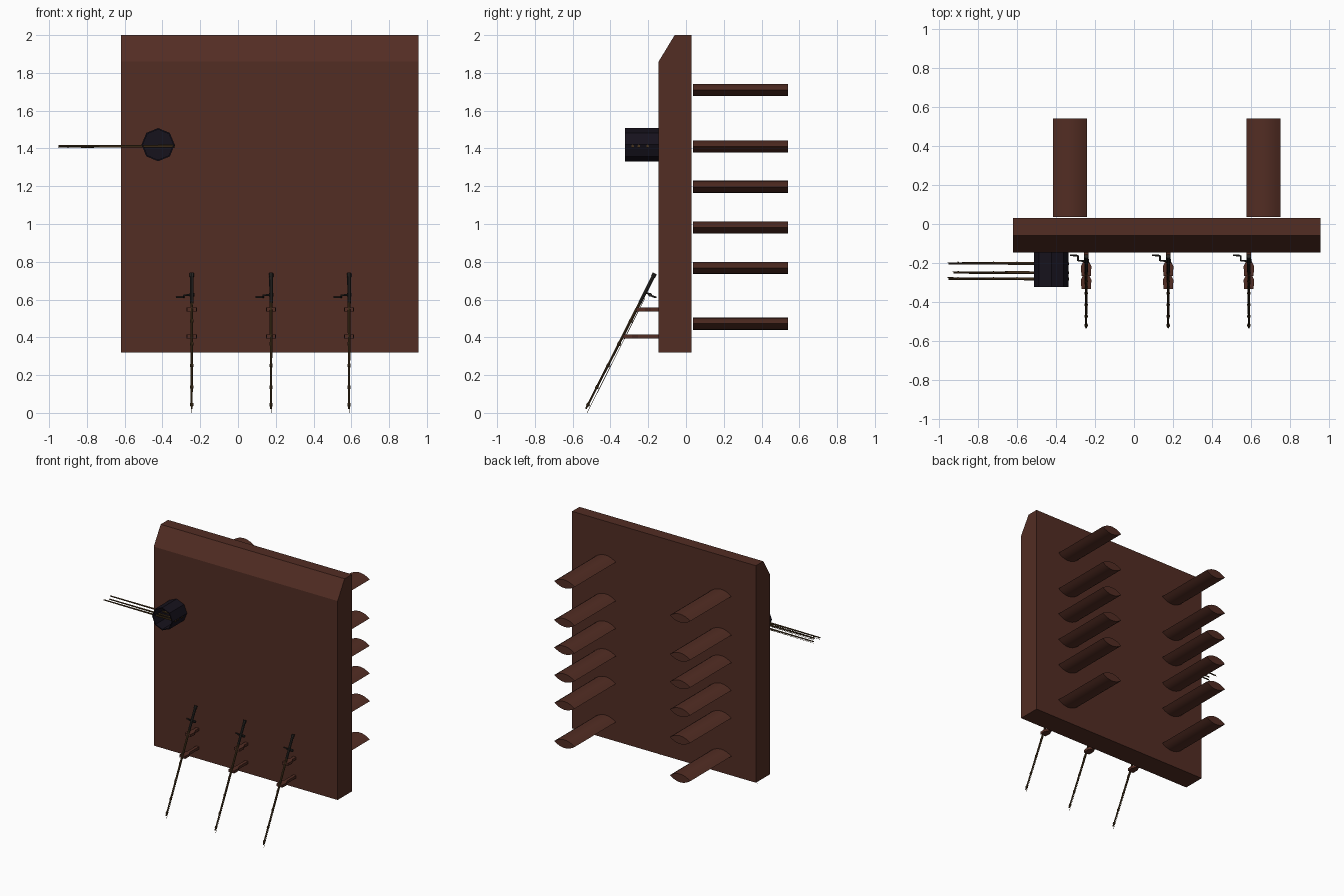
import bpy, bmesh, math
from mathutils import Vector

if "Cube" in bpy.data.objects:
    bpy.data.objects.remove(bpy.data.objects["Cube"])


def material(name, rgb):
    m = bpy.data.materials.new(name)
    m.diffuse_color = (*rgb, 1)
    m.use_nodes = True
    m.node_tree.nodes["Principled BSDF"].inputs["Base Color"].default_value = m.diffuse_color
    return m


WOOD = material("dark_wood", (0.085, 0.026, 0.017))
BLACK = material("black_metal", (0.008, 0.006, 0.012))
POLE = material("pole_wood", (0.065, 0.036, 0.013))
GRIP = material("grip", (0.022, 0.02, 0.018))


def make_object(name, bm, mat, smooth=False):
    bmesh.ops.recalc_face_normals(bm, faces=bm.faces)
    me = bpy.data.meshes.new(name)
    bm.to_mesh(me)
    bm.free()
    me.materials.append(mat)
    ob = bpy.data.objects.new(name, me)
    bpy.context.collection.objects.link(ob)
    if smooth:
        bpy.context.view_layer.objects.active = ob
        ob.select_set(True)
        bpy.ops.object.shade_smooth_by_angle(angle=math.radians(40))
        ob.select_set(False)
    return ob


def prism(name, pts, offset, mat, smooth=False):
    """Extrude a closed outline of 3D points along an offset."""
    bm = bmesh.new()
    face = bm.faces.new([bm.verts.new(p) for p in pts])
    new = bmesh.ops.extrude_face_region(bm, geom=[face])["geom"]
    bm.faces.ensure_lookup_table()
    bmesh.ops.translate(bm, vec=offset, verts=[v for v in new if isinstance(v, bmesh.types.BMVert)])
    if len([f for f in bm.faces if len(f.verts) == len(pts)]) < 2:
        bm.faces.new([v for v in bm.verts if v not in new])
    return make_object(name, bm, mat, smooth)


def rod(bm, a, b, r1, r2, sides=6):
    """Add a tapered rod between two points."""
    a, b = Vector(a), Vector(b)
    d = b - a
    vs = bmesh.ops.create_cone(bm, cap_ends=True, segments=sides,
                               radius1=r1, radius2=r2, depth=d.length)["verts"]
    bmesh.ops.rotate(bm, verts=vs, cent=(0, 0, 0),
                     matrix=d.to_track_quat('Z', 'Y').to_matrix())
    bmesh.ops.translate(bm, verts=vs, vec=(a + b) / 2)


# Board with sloped top front edge
profile = [(-0.145, 0.32), (0.03, 0.32), (0.03, 2.0), (-0.06, 2.0), (-0.145, 1.86)]
prism("board", [(-0.62, y, z) for y, z in profile], (1.575, 0, 0), WOOD)

# Two columns of lens-shaped pegs on the back
for cx in (-0.327, 0.663):
    for i, cz in enumerate((0.472, 0.768, 0.982, 1.197, 1.41, 1.71)):
        N = 8
        us = [-1 + 2 * k / N for k in range(N + 1)]
        top = [(cx + 0.0875 * u, 0.037, cz + 0.032 * (1 - u * u)) for u in us]
        low = [(cx + 0.0875 * u, 0.037, cz - 0.032 * (1 - u * u)) for u in us[-2:0:-1]]
        prism(f"peg_{i}", top + low, (0, 0.503, 0), WOOD, True)

# Octagonal open holder on the front
bm = bmesh.new()
rings = []
for r, y in ((0.088, -0.145), (0.088, -0.322), (0.080, -0.322), (0.080, -0.15)):
    rings.append([bm.verts.new((-0.423 + r * math.cos(k * math.pi / 4), y,
                                1.42 + r * math.sin(k * math.pi / 4))) for k in range(8)])
for p, q in zip(rings, rings[1:]):
    for k in range(8):
        bm.faces.new((p[k], p[(k + 1) % 8], q[(k + 1) % 8], q[k]))
bm.faces.new(rings[0])
bm.faces.new(rings[-1])
make_object("holder", bm, BLACK)

# Thin poles lying sideways through the holder, each with its line
for i, (y, x0) in enumerate(((-0.203, -0.95), (-0.25, -0.925), (-0.282, -0.95))):
    bm = bmesh.new()
    rod(bm, (-0.333, y, 1.412), (x0, y, 1.412), 0.008, 0.005)
    rod(bm, (-0.36, y + 0.006, 1.408), (x0 - 0.004, y + 0.008, 1.404), 0.0015, 0.0015, 4)
    for x in (-0.9, -0.72, -0.6):
        rod(bm, (x, y, 1.412), (x, y + 0.009, 1.406), 0.004, 0.003)
    make_object(f"side_pole_{i}", bm, POLE, True)

# Leaning poles with grip, reel, line and two brackets each
butt, tip = Vector((0, -0.165, 0.738)), Vector((0, -0.53, 0.022))
side = Vector((0, 0.010, -0.008))
for i, x in enumerate((-0.245, 0.175, 0.588)):
    base = Vector((x, 0, 0))
    at = lambda t: base + butt.lerp(tip, t)

    bm = bmesh.new()
    rod(bm, at(0.15), at(1), 0.008, 0.005, 8)
    rod(bm, at(0.17) + side, base + Vector((0, -0.524, 0.0)), 0.0015, 0.0015, 4)
    for t in (0.35, 0.52, 0.68, 0.84, 0.97):
        rod(bm, at(t - 0.01), at(t + 0.01), 0.0085, 0.0085, 8)
        rod(bm, at(t), at(t) + side, 0.003, 0.002)
    make_object(f"pole_{i}", bm, POLE, True)

    bm = bmesh.new()
    rod(bm, at(0), at(0.22), 0.010, 0.009, 8)
    rod(bm, at(0), at(0.025), 0.012, 0.012, 8)
    make_object(f"grip_{i}", bm, GRIP, True)

    bm = bmesh.new()
    crank = [(x, -0.215, 0.640), (x, -0.190, 0.625), (x - 0.042, -0.188, 0.622),
             (x - 0.042, -0.162, 0.612), (x - 0.082, -0.160, 0.612)]
    for a, b in zip(crank, crank[1:]):
        rod(bm, a, b, 0.005, 0.005)
    rod(bm, (x - 0.012, -0.19, 0.625), (x + 0.014, -0.19, 0.625), 0.010, 0.010, 8)
    make_object(f"reel_{i}", bm, GRIP, True)

    for name, end, z in (("upper", -0.265, 0.548), ("lower", -0.333, 0.405)):
        half = [(0.012, -0.145), (0.012, end + 0.078), (0.027, end + 0.048), (0.024, end)]
        pts = [(x + w, y, z - 0.01) for w, y in half]
        pts += [(x - w, y, z - 0.01) for w, y in reversed(half)]
        prism(f"{name}_bracket_{i}", pts, (0, 0, 0.02), WOOD)
